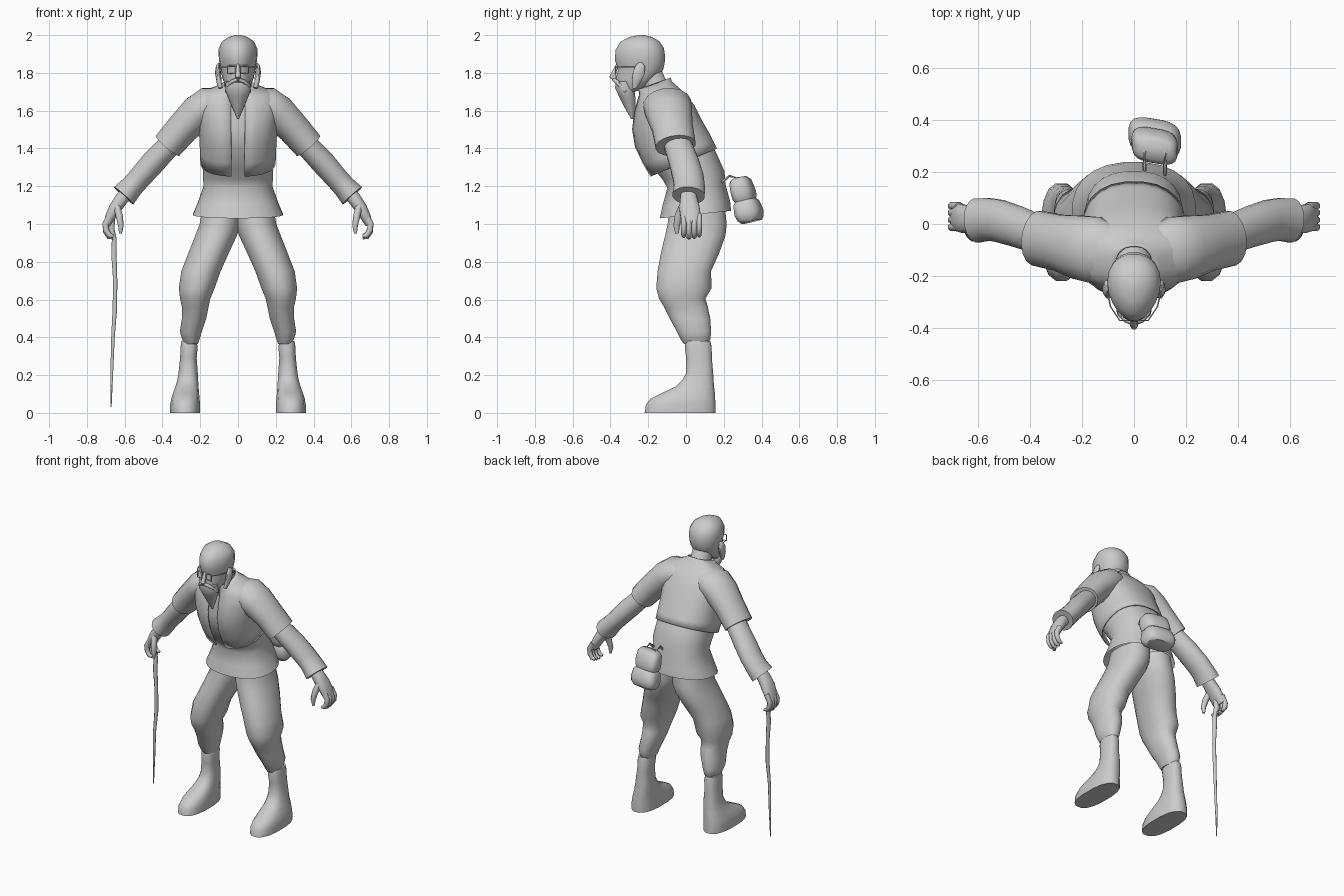
import bpy, bmesh, math
from mathutils import Vector

grey = bpy.data.materials.new("plain grey")
grey.diffuse_color = (0.6, 0.6, 0.6, 1)


def loft(name, rings, n=16, p=2.0, egg=0.0, caps=True, mirror=False, gap=False, angle=50):
    """Skin rings given as (centre, half-axis u, half-axis v)."""
    bm = bmesh.new()
    rows = []
    for c, u, v in rings:
        row = []
        for i in range(n):
            a = 2 * math.pi * (i + 0.5) / n
            s, k = math.sin(a), -math.cos(a)
            s = math.copysign(abs(s) ** (2 / p), s)
            k = math.copysign(abs(k) ** (2 / p), k)
            row.append(bm.verts.new(Vector(c) + Vector(u) * s * (1 + egg * k) + Vector(v) * k))
        rows.append(row)
    for a, b in zip(rows, rows[1:]):
        for i in range(n):
            if gap and i == n - 1:      # leave the front strip open
                continue
            j = (i + 1) % n
            bm.faces.new((a[i], a[j], b[j], b[i]))
    if caps:
        bm.faces.new(rows[0])
        bm.faces.new(rows[-1])
    bmesh.ops.recalc_face_normals(bm, faces=bm.faces[:])
    me = bpy.data.meshes.new(name)
    bm.to_mesh(me)
    bm.free()
    for f in me.polygons:
        f.use_smooth = True
    me.set_sharp_from_angle(angle=math.radians(angle))
    me.materials.append(grey)
    ob = bpy.data.objects.new(name, me)
    bpy.context.collection.objects.link(ob)
    if mirror:
        ob.modifiers.new("mirror", 'MIRROR').use_mirror_merge = False
    return ob


def body(name, secs, x=0.0, **kw):
    """Sections: front y, front z, back y, back z, half width."""
    rings = [((x, (a + c) / 2, (b + d) / 2), (w, 0, 0), (0, (c - a) / 2, (d - b) / 2))
             for a, b, c, d, w in secs]
    return loft(name, rings, **kw)


def leg(name, secs, **kw):
    """Sections: z, inner x, outer x, front y, back y."""
    rings = [(((a + b) / 2, (f + k) / 2, z), ((b - a) / 2, 0, 0), (0, (k - f) / 2, 0))
             for z, a, b, f, k in secs]
    return loft(name, rings, mirror=True, **kw)


def tube(name, secs, **kw):
    """Sections: x, y, z, radius in the bend plane, radius sideways."""
    pts = [Vector(s[:3]) for s in secs]
    rings = []
    for i, s in enumerate(secs):
        t = (pts[min(i + 1, len(pts) - 1)] - pts[max(i - 1, 0)]).normalized()
        u = Vector((0, 1, 0)).cross(t).normalized()
        rings.append((pts[i], u * s[3], t.cross(u) * s[4]))
    return loft(name, rings, **kw)


# Shirt with flared hem, and open vest over it
body("shirt", [(-.14, 1.03, .24, 1.07, .24), (-.125, 1.1, .235, 1.12, .215),
               (-.10, 1.19, .21, 1.21, .183), (-.125, 1.235, .205, 1.28, .188),
               (-.17, 1.29, .155, 1.39, .187), (-.25, 1.4, .10, 1.48, .19),
               (-.268, 1.5, .06, 1.55, .19), (-.245, 1.64, .0, 1.65, .17)],
     n=24, p=2.3, caps=False)
vest = body("vest", [(-.19, 1.25, .165, 1.40, .20), (-.23, 1.32, .145, 1.44, .203),
                     (-.272, 1.41, .12, 1.49, .205), (-.287, 1.5, .085, 1.55, .212),
                     (-.277, 1.58, .045, 1.63, .22), (-.26, 1.65, -.005, 1.69, .215),
                     (-.25, 1.68, -.04, 1.725, .175), (-.25, 1.70, -.075, 1.755, .10),
                     (-.26, 1.71, -.08, 1.775, .075)],
            n=24, p=2.35, caps=False, gap=True)
vest.modifiers.new("cloth", 'SOLIDIFY').thickness = 0.008

# Sleeves and arms
tube("short_sleeve", [(.09, -.11, 1.65, .07, .11), (.15, -.10, 1.635, .095, .13),
                      (.21, -.09, 1.59, .098, .125), (.29, -.072, 1.51, .088, .11),
                      (.372, -.055, 1.415, .083, .108)], mirror=True)
tube("forearm", [(.30, -.06, 1.49, .055, .07), (.37, -.04, 1.41, .062, .075),
                 (.45, -.01, 1.325, .066, .08), (.52, .012, 1.245, .062, .083),
                 (.56, .018, 1.2, .062, .083), (.605, .014, 1.15, .07, .087)], mirror=True)

# Hands
tube("palm", [(.575, .014, 1.18, .035, .04), (.615, .014, 1.135, .037, .045),
              (.65, .018, 1.085, .034, .055), (.675, .025, 1.04, .028, .055),
              (.692, .03, 1.0, .02, .05)], n=12, p=2.4, mirror=True)
for i, y in enumerate((-.012, .016, .044, .07)):
    d = 0.008 * abs(i - 1.3)
    tube(f"finger_{i + 1}", [(.675, y, 1.05, .018, .015), (.702, y, 1.0, .018, .016),
                             (.698, y, .955 + d, .017, .015), (.682, y, .93 + d, .015, .014),
                             (.66, y, .924 + d, .009, .01)], n=8, mirror=True)
tube("thumb", [(.64, -.015, 1.09, .02, .025), (.628, -.04, 1.04, .02, .022),
               (.62, -.05, .99, .016, .018), (.622, -.048, .95, .008, .01)], n=8, mirror=True)

# Baggy trousers gathered at knee and shin
leg("trousers", [(1.08, -.02, .19, -.09, .21), (1.0, -.015, .205, -.10, .218),
                 (.94, .003, .228, -.113, .212), (.85, .045, .263, -.135, .18),
                 (.75, .09, .302, -.153, .135), (.66, .122, .315, -.16, .138),
                 (.605, .145, .308, -.145, .105), (.56, .155, .298, -.118, .118),
                 (.50, .167, .298, -.088, .13), (.43, .19, .309, -.05, .135),
                 (.39, .203, .297, -.03, .13), (.365, .212, .285, -.012, .115)], p=2.2)

# Boots
leg("boot", [(0, .20, .36, -.222, .16), (.045, .20, .36, -.215, .16),
             (.075, .202, .355, -.19, .157), (.105, .205, .345, -.13, .155),
             (.14, .208, .332, -.055, .15), (.175, .21, .322, -.02, .147),
             (.21, .212, .316, .0, .145), (.29, .218, .307, .0, .138),
             (.35, .213, .305, -.008, .137), (.38, .22, .30, .0, .13)], p=2.5)

# Head and neck
tube("neck", [(0, -.12, 1.67, .075, .085), (0, -.17, 1.74, .066, .068),
              (0, -.2, 1.82, .065, .065)])
body("head", [(-.345, 1.69, -.27, 1.70, .04), (-.365, 1.73, -.2, 1.73, .065),
              (-.372, 1.77, -.15, 1.775, .082), (-.362, 1.815, -.118, 1.82, .09),
              (-.366, 1.835, -.112, 1.85, .096), (-.378, 1.865, -.108, 1.88, .1),
              (-.375, 1.92, -.115, 1.93, .102), (-.348, 1.965, -.14, 1.968, .083),
              (-.30, 1.99, -.18, 1.99, .05), (-.25, 2.0, -.22, 2.0, .015)],
     n=20, egg=.18)
tube("nose", [(0, -.362, 1.845, .008, .008), (0, -.378, 1.81, .012, .012),
              (0, -.388, 1.782, .016, .02), (0, -.37, 1.768, .01, .018)], n=8)
tube("ear", [(.092, -.275, 1.72, .012, .012), (.1, -.265, 1.75, .013, .024),
             (.106, -.25, 1.80, .016, .033), (.106, -.24, 1.84, .01, .025),
             (.1, -.24, 1.853, .004, .01)], n=10, mirror=True)

# Pointed beard and moustache
body("beard", [(-.374, 1.75, -.29, 1.76, .066), (-.377, 1.72, -.27, 1.70, .07),
               (-.358, 1.68, -.265, 1.66, .054), (-.325, 1.615, -.268, 1.60, .028),
               (-.29, 1.555, -.28, 1.555, .004)], n=12)
tube("moustache", [(.002, -.38, 1.765, .01, .012), (.03, -.37, 1.755, .011, .012),
                   (.055, -.345, 1.735, .01, .012), (.066, -.32, 1.70, .004, .006)],
     n=8, mirror=True)

# Spectacles: square rims and side arms
rim = [(.012, 1.838), (.055, 1.838), (.055, 1.796), (.012, 1.796)]
for i in range(4):
    (xa, za), (xb, zb) = rim[i], rim[(i + 1) % 4]
    tube(f"spectacle_rim_{i + 1}", [(xa, -.372, za, .003, .003), (xb, -.372, zb, .003, .003)],
         n=6, mirror=True)
loft("spectacle_arm", [((x, y, 1.832), (.003, 0, 0), (0, 0, .003))
                       for x, y in ((.055, -.372), (.09, -.32), (.106, -.25))],
     n=6, mirror=True)

# Rolled pouch hanging from the back of the waist, with two straps
tilt = Vector((0, .97, .24))
side = Vector((.975, -.16, 0))
loft("pouch", [((.08, .283 + .33 * (1.24 - z) * .85, z), side * w, tilt * d)
               for z, w, d in ((1.245, .07, .035), (1.225, .088, .055), (1.17, .093, .062),
                               (1.14, .09, .06), (1.125, .083, .053), (1.11, .095, .066),
                               (1.06, .104, .074), (1.03, .10, .066), (1.012, .085, .05))],
     p=3.2, n=20)
for x in (.04, .12):
    tube("pouch_strap", [(x, .19, 1.22, .008, .008), (x, .23, 1.255, .008, .008),
                         (x, .285, 1.24, .008, .008)], n=6)

# Crooked walking stick in the right hand
tube("walking_stick", [(-.668, .02, 1.03, .018, .018), (-.672, .02, .97, .02, .018),
                       (-.655, .022, .92, .014, .014), (-.657, .018, .84, .015, .014),
                       (-.65, .02, .70, .012, .013), (-.652, .024, .55, .013, .012),
                       (-.662, .018, .40, .01, .01), (-.668, .02, .22, .008, .008),
                       (-.672, .02, .03, .003, .003)], n=8)
